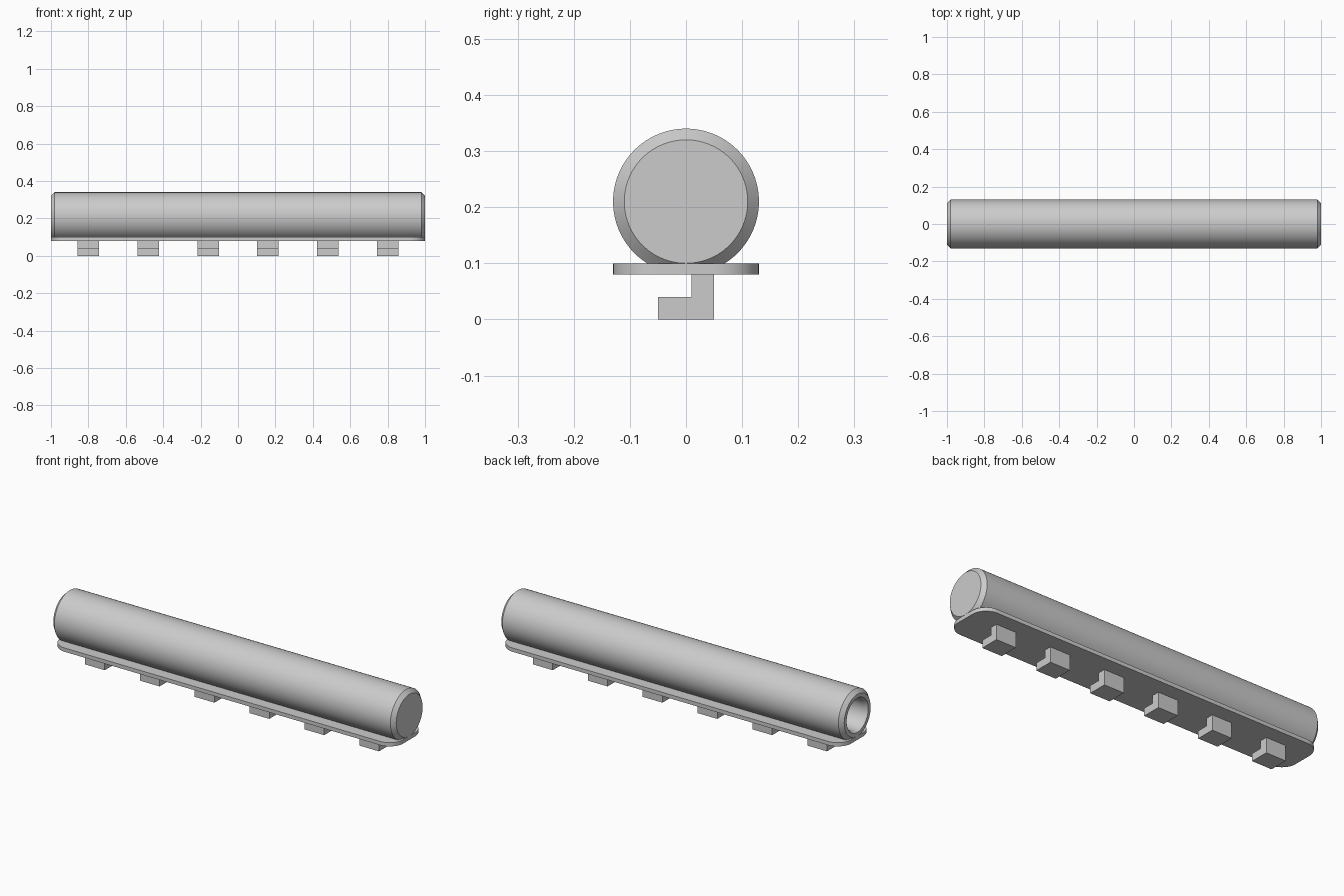
import bpy, bmesh, math

if "Cube" in bpy.data.objects:
    bpy.data.objects.remove(bpy.data.objects["Cube"])


def make_object(name, bm, smooth=False):
    bmesh.ops.recalc_face_normals(bm, faces=bm.faces)
    mesh = bpy.data.meshes.new(name)
    bm.to_mesh(mesh)
    bm.free()
    ob = bpy.data.objects.new(name, mesh)
    bpy.context.collection.objects.link(ob)
    if smooth:
        bpy.ops.object.select_all(action='DESELECT')
        ob.select_set(True)
        bpy.context.view_layer.objects.active = ob
        bpy.ops.object.shade_smooth_by_angle(angle=math.radians(30))
    return ob


def lathe_x(name, profile, z, sides=96):
    """Revolve (x, radius) points around a horizontal axis at height z."""
    bm = bmesh.new()
    verts = [bm.verts.new((x, 0, z + r)) for x, r in profile]
    edges = [bm.edges.new(pair) for pair in zip(verts, verts[1:])]
    bmesh.ops.spin(bm, geom=verts + edges, cent=(0, 0, z), axis=(1, 0, 0),
                   angle=math.tau, steps=sides, use_duplicate=False)
    bmesh.ops.remove_doubles(bm, verts=bm.verts, dist=1e-5)
    return make_object(name, bm, True)


def extrude_outline(name, points, offset, smooth=False):
    """Extrude a flat closed outline into a solid."""
    bm = bmesh.new()
    face = bm.faces.new([bm.verts.new(p) for p in points])
    result = bmesh.ops.extrude_face_region(bm, geom=[face], use_keep_orig=True)
    moved = [g for g in result['geom'] if isinstance(g, bmesh.types.BMVert)]
    bmesh.ops.translate(bm, verts=moved, vec=offset)
    return make_object(name, bm, smooth)


# Tube: chamfered ends, closed on the right, bored from the left
lathe_x("tube", [(1, 0), (1, 0.11), (0.98, 0.13), (-0.98, 0.13), (-1, 0.11),
                 (-1, 0.09), (-0.98, 0.08), (-0.6, 0.08), (-0.6, 0)], 0.21)

# Base plate with rounded corners
radius, steps = 0.08, 12
outline = []
for i, (sx, sy) in enumerate([(1, 1), (-1, 1), (-1, -1), (1, -1)]):
    for k in range(steps + 1):
        a = (i + k / steps) * math.pi / 2
        outline.append((sx * (1 - radius) + radius * math.cos(a),
                        sy * (0.13 - radius) + radius * math.sin(a), 0.08))
extrude_outline("base_plate", outline, (0, 0, 0.02), True)

# Six L-shaped hooks under the plate
hook = [(-0.05, 0), (0.05, 0), (0.05, 0.08), (0.01, 0.08), (0.01, 0.04), (-0.05, 0.04)]
width = 0.115
for i in range(6):
    x = -0.8 + 0.32 * i
    extrude_outline(f"hook_{i + 1}", [(x - width / 2, y, z) for y, z in hook],
                    (width, 0, 0))
